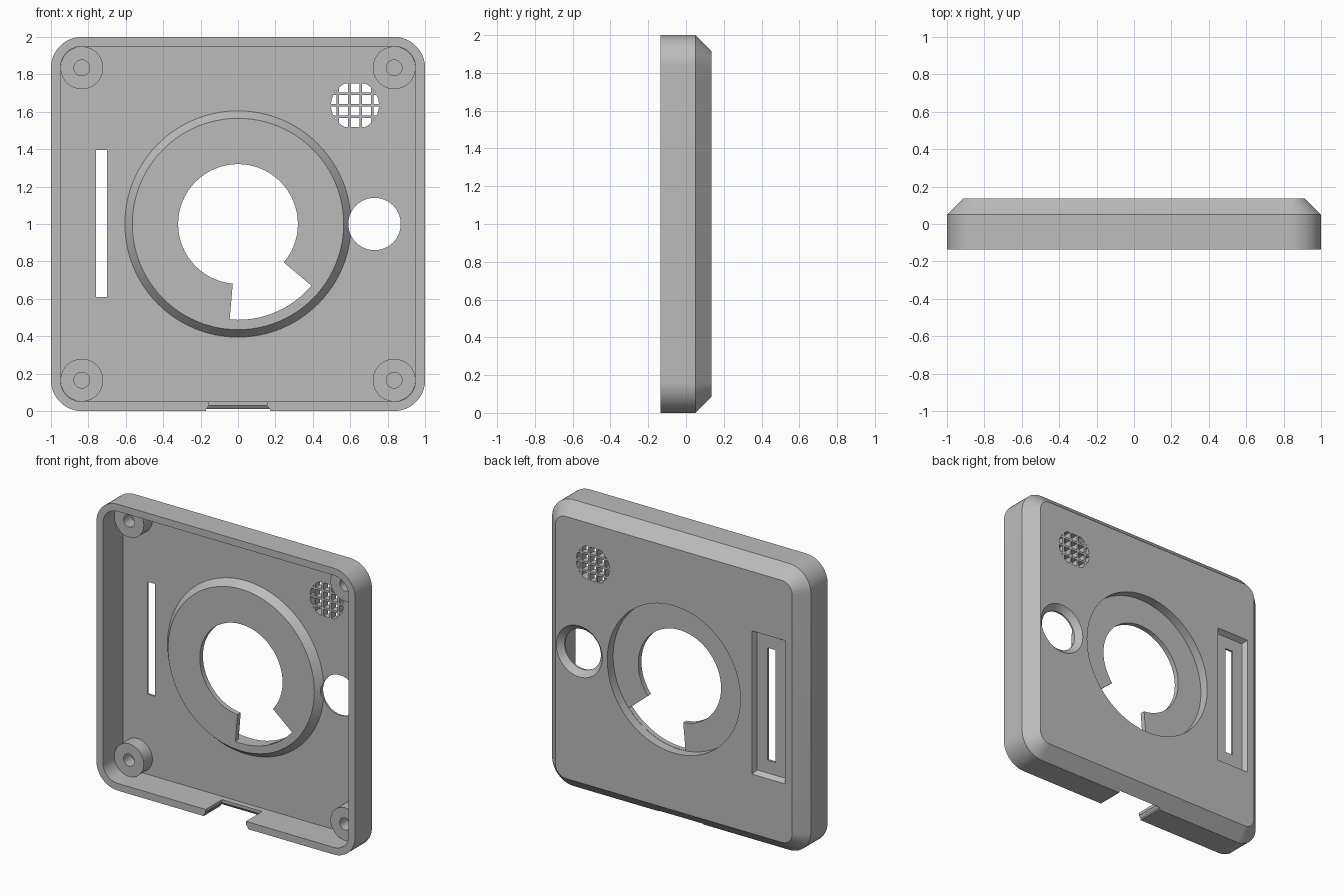
import bpy, bmesh, math

cube = bpy.data.objects.get("Cube")
if cube:
    bpy.data.objects.remove(cube, do_unlink=True)

GREY = (0.5, 0.5, 0.5, 1)
mat = bpy.data.materials.new("plain_grey_plastic")
mat.use_nodes = True
mat.diffuse_color = GREY
mat.node_tree.nodes["Principled BSDF"].inputs["Base Color"].default_value = GREY


# Outlines, each a loop of 3D points at one depth
def circle(x, z, r, y, n=96):
    return [(x + r * math.cos(math.tau * i / n), y, z + r * math.sin(math.tau * i / n))
            for i in range(n)]


def rect(x0, x1, z0, z1, y):
    return [(x0, y, z0), (x1, y, z0), (x1, y, z1), (x0, y, z1)]


def rounded(inset, y, n=12):
    r, c = 0.165 - inset, 0.835
    pts = []
    for q, (sx, sz) in enumerate([(1, 1), (-1, 1), (-1, -1), (1, -1)]):
        for i in range(n + 1):
            a = math.pi / 2 * (q + i / n)
            pts.append((sx * c + r * math.cos(a), y, 1 + sz * c + r * math.sin(a)))
    return pts


def sector(r, a0, a1, y, n=24):
    arc = [math.radians(a0 + (a1 - a0) * i / n) for i in range(n + 1)]
    return [(0, y, 1)] + [(r * math.cos(a), y, 1 + r * math.sin(a)) for a in arc]


def solid(name, *stacks):
    """Closed solids, each skinned through a stack of matching loops."""
    bm = bmesh.new()
    for loops in stacks:
        rows = [[bm.verts.new(p) for p in loop] for loop in loops]
        for a, b in zip(rows, rows[1:]):
            for i in range(len(a)):
                j = (i + 1) % len(a)
                bm.faces.new((a[i], a[j], b[j], b[i]))
        bm.faces.new(rows[0])
        bm.faces.new(rows[-1])
    bmesh.ops.recalc_face_normals(bm, faces=bm.faces)
    me = bpy.data.meshes.new(name)
    bm.to_mesh(me)
    bm.free()
    me.materials.append(mat)
    ob = bpy.data.objects.new(name, me)
    bpy.context.collection.objects.link(ob)
    return ob


def combine(target, tool, operation="DIFFERENCE"):
    """Apply a boolean and drop the tool."""
    mod = target.modifiers.new("cut", "BOOLEAN")
    mod.operation, mod.object, mod.solver = operation, tool, "EXACT"
    bpy.context.view_layer.objects.active = target
    bpy.ops.object.modifier_apply(modifier=mod.name)
    bpy.data.objects.remove(tool, do_unlink=True)


FRONT, BACK, FLOOR = -0.135, 0.135, 0.085
DISC_FRONT, DISC_BACK = 0.035, 0.07

# Hollow case with chamfered back edge
case = solid("case_shell", [rounded(0, FRONT), rounded(0, 0.05), rounded(0.085, BACK)])
combine(case, solid("cavity", [rounded(0.05, -0.2), rounded(0.05, FLOOR)]))

# Raised round seat with its recess, centre hole and wedge opening
combine(case, solid("dial_seat", [circle(0, 1, 0.565, DISC_FRONT), circle(0, 1, 0.605, FLOOR),
                                  circle(0, 1, 0.605, 0.11)]), "UNION")
combine(case, solid("dial_recess", [circle(0, 1, 0.514, DISC_BACK), circle(0, 1, 0.514, 0.2)]))
combine(case, solid("dial_hole", [circle(0, 1, 0.32, -0.05), circle(0, 1, 0.32, 0.2)]))
combine(case, solid("wedge", [sector(0.512, -95, -40, -0.05), sector(0.512, -95, -40, 0.1)]))

# Countersunk side hole
combine(case, solid("side_hole", [circle(0.73, 1, 0.14, -0.05), circle(0.73, 1, 0.14, 0.097),
                                  circle(0.73, 1, 0.178, BACK), circle(0.73, 1, 0.178, 0.2)]))

# Slot with a shallow rectangular recess behind it
combine(case, solid("slot_recess", [rect(-0.84, -0.62, 0.52, 1.48, 0.1),
                                    rect(-0.86, -0.605, 0.5, 1.5, BACK),
                                    rect(-0.86, -0.605, 0.5, 1.5, 0.2)]))
combine(case, solid("slot", [rect(-0.76, -0.7, 0.61, 1.395, 0), rect(-0.76, -0.7, 0.61, 1.395, 0.2)]))

# Round speaker grille of square cells
PITCH, HALF = 0.0615, 0.0235
cells = []
for i in range(-2, 3):
    for j in range(4):
        x, z = 0.6255 + i * PITCH, 1.635 + (j - 1.5) * PITCH
        cells.append([rect(x - HALF, x + HALF, z - HALF, z + HALF, y) for y in (0, 0.2)])
grille = solid("grille", *cells)
combine(grille, solid("grille_round", [circle(0.6255, 1.635, 0.128, -0.1),
                                       circle(0.6255, 1.635, 0.128, 0.3)]), "INTERSECT")
combine(case, grille)

# Cable notch in the bottom wall, narrowing inward
notch = [[(-w, -0.2, z), (w, -0.2, z), (w, y, z), (-w, y, z)]
         for w, y, z in [(0.17, 0.065, -0.02), (0.17, 0.06, 0.01), (0.155, 0.045, 0.03),
                         (0.155, 0.045, 0.09)]]
combine(case, solid("notch", notch))

# Screw bosses in the corners
parts = [case]
for sx, side in ((1, "left"), (-1, "right")):
    for sz, level in ((1, "top"), (-1, "bottom")):
        x, z = sx * 0.835, 1 + sz * 0.835
        boss = solid(f"screw_boss_{level}_{side}",
                     [circle(x, z, 0.114, -0.01, 48), circle(x, z, 0.114, FLOOR + 0.005, 48)])
        combine(boss, solid("screw_hole", [circle(x, z, 0.042, -0.1, 48),
                                           circle(x, z, 0.042, FLOOR - 0.01, 48)]))
        parts.append(boss)

# Smooth the round walls, keep edges crisp
bpy.ops.object.select_all(action="DESELECT")
for ob in parts:
    ob.select_set(True)
bpy.context.view_layer.objects.active = case
bpy.ops.object.shade_smooth_by_angle(angle=math.radians(25))
